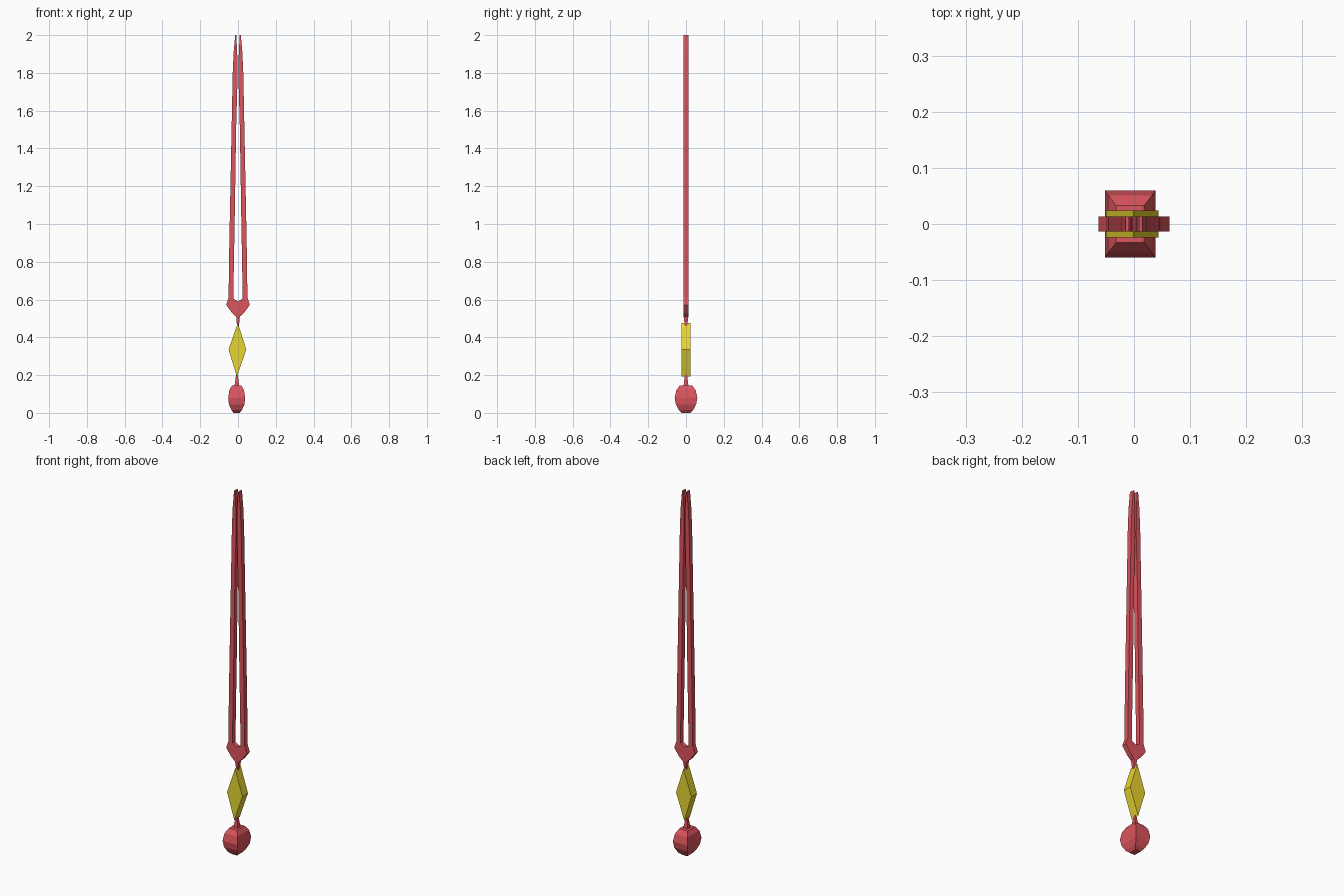
import bpy

if "Cube" in bpy.data.objects:
    bpy.data.objects.remove(bpy.data.objects["Cube"])


def material(name, color):
    m = bpy.data.materials.new(name)
    m.diffuse_color = color
    m.use_nodes = True
    m.node_tree.nodes["Principled BSDF"].inputs["Base Color"].default_value = m.diffuse_color
    return m


RED = material("red", (0.72, 0.09, 0.11, 1))
GOLD = material("gold", (0.80, 0.66, 0.03, 1))


def make(name, verts, faces, mat):
    me = bpy.data.meshes.new(name)
    me.from_pydata(verts, [], faces)
    me.materials.append(mat)
    ob = bpy.data.objects.new(name, me)
    bpy.context.collection.objects.link(ob)
    return ob


def plate(name, outline, half, mat):
    """Counter-clockwise x/z outline given thickness along y."""
    n = len(outline)
    verts = [(x, y, z) for y in (-half, half) for x, z in outline]
    faces = [list(range(n)), list(range(2 * n - 1, n - 1, -1))]
    faces += [(i, i + n, (i + 1) % n + n, (i + 1) % n) for i in range(n)]
    return make(name, verts, faces, mat)


def loft(name, cx, rings, mat):
    """Stack of rectangles: (z, half width, half depth)."""
    verts = [(cx + sx * w, sy * d, z) for z, w, d in rings
             for sx, sy in ((-1, -1), (1, -1), (1, 1), (-1, 1))]
    faces = [(3, 2, 1, 0)]
    for r in range(len(rings) - 1):
        for i in range(4):
            a, b = r * 4 + i, r * 4 + (i + 1) % 4
            faces.append((a, b, b + 4, a + 4))
    k = len(verts) - 4
    faces.append((k, k + 1, k + 2, k + 3))
    return make(name, verts, faces, mat)


# Forked blade and guard in one mirrored outline
right = [(0.010, 0.51), (0.032, 0.53), (0.063, 0.572), (0.050, 0.61),
         (0.046, 0.90), (0.040, 1.20), (0.034, 1.50), (0.028, 1.80),
         (0.023, 1.91), (0.015, 2.00), (0.009, 2.00), (0.004, 1.90),
         (0.003, 1.75), (0.010, 1.50), (0.017, 1.05), (0.025, 0.605)]
left = [(-x, z) for x, z in reversed(right)]
plate("forked_blade", right + [(0, 0.59)] + left, 0.013, RED)

# Necks above and below the grip
loft("upper_neck", 0, [(0.46, 0.005, 0.006), (0.512, 0.010, 0.013)], RED)
loft("lower_neck", -0.006, [(0.14, 0.013, 0.013), (0.205, 0.004, 0.006)], RED)

# Diamond grip
plate("diamond_grip", [(-0.006, 0.192), (0.044, 0.335), (-0.001, 0.477),
                       (-0.050, 0.335)], 0.024, GOLD)

# Faceted pommel
loft("pommel", -0.007, [(0, 0.016, 0.022), (0.015, 0.028, 0.038),
                        (0.045, 0.041, 0.054), (0.080, 0.045, 0.060),
                        (0.120, 0.039, 0.051), (0.145, 0.025, 0.033)], RED)
